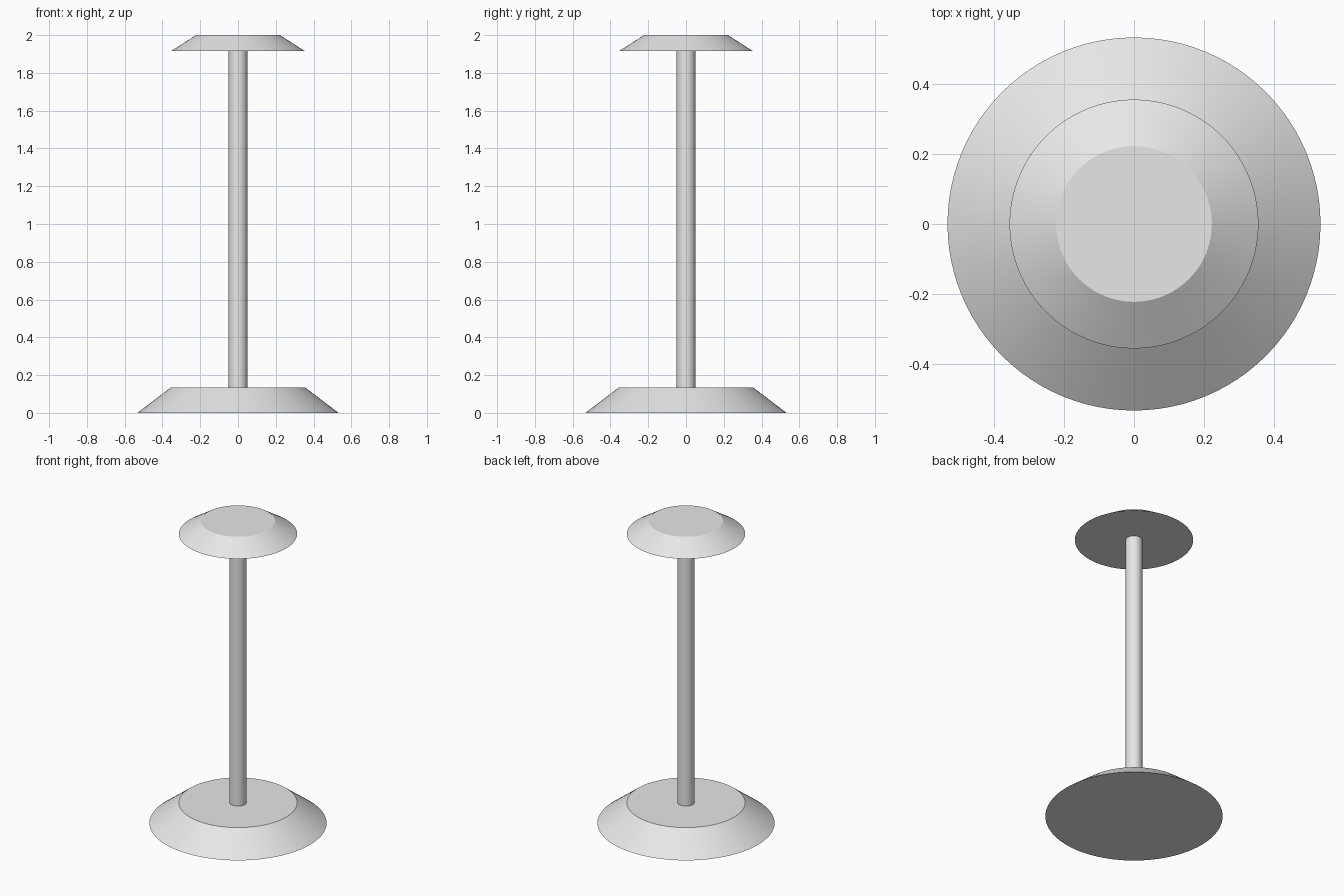
import bpy
import math

cube = bpy.data.objects.get("Cube")
if cube:
    bpy.data.objects.remove(cube, do_unlink=True)

grey = bpy.data.materials.new("light_grey")
grey.use_nodes = True
colour = (0.8, 0.8, 0.8, 1.0)
grey.diffuse_color = colour
grey.node_tree.nodes["Principled BSDF"].inputs["Base Color"].default_value = colour


def round_part(name, bottom_radius, top_radius, bottom, top):
    """Closed tapered disc or rod standing between two heights."""
    bpy.ops.mesh.primitive_cone_add(
        vertices=96, radius1=bottom_radius, radius2=top_radius,
        depth=top - bottom, location=(0, 0, (bottom + top) / 2))
    part = bpy.context.object
    part.name = part.data.name = name
    part.data.materials.append(grey)
    bpy.ops.object.shade_smooth_by_angle(angle=math.radians(30))
    return part


# Wide bevelled foot, slender pole and bevelled top disc
round_part("base", 0.532, 0.355, 0, 0.135)
round_part("pole", 0.05, 0.05, 0.135, 1.915)
round_part("top_disc", 0.355, 0.222, 1.915, 2)
